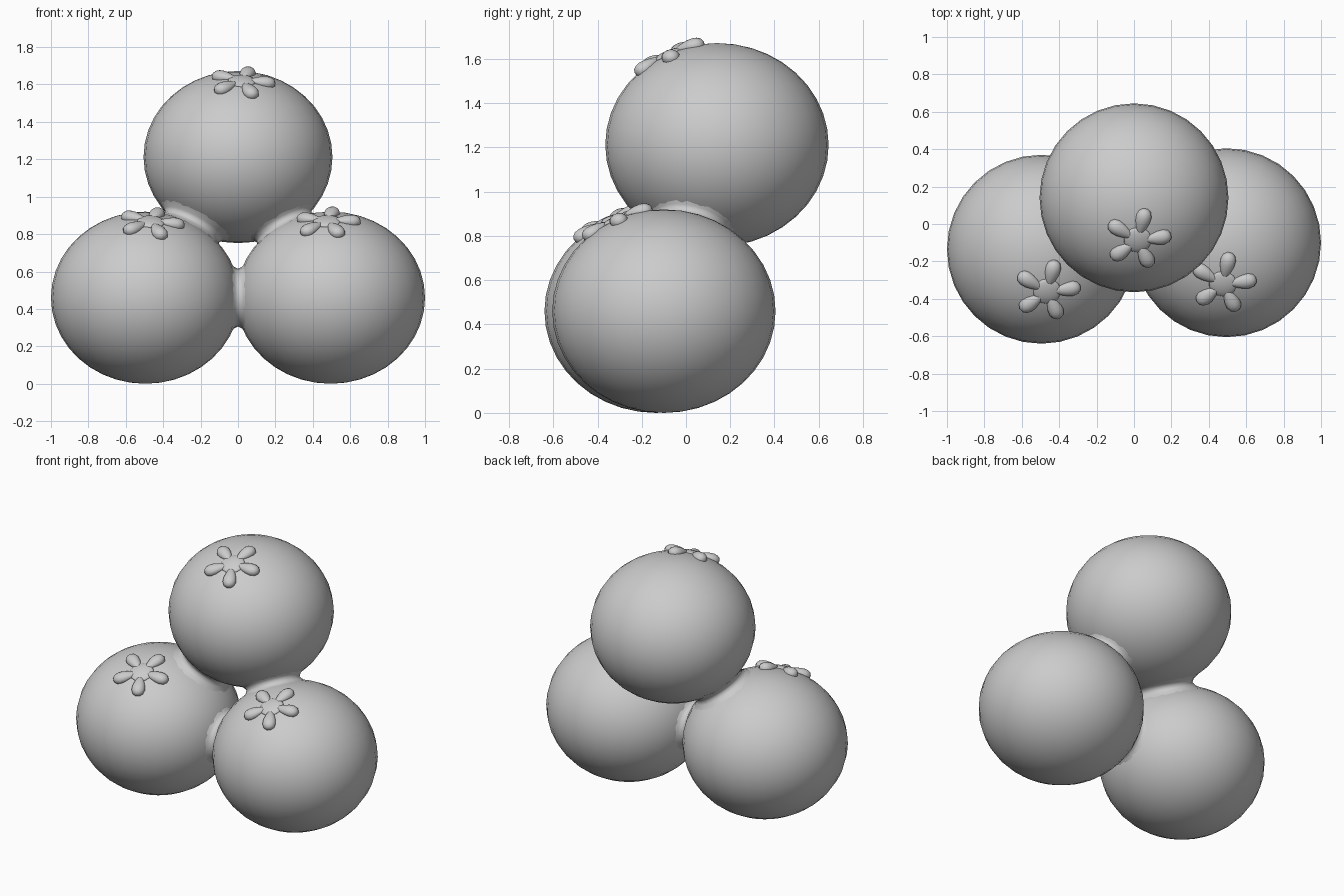
import bpy, bmesh, math
from mathutils import Vector, Matrix

old = bpy.data.objects.get("Cube")
if old:
    bpy.data.objects.remove(old, do_unlink=True)

grey = bpy.data.materials.new("plain_grey")
grey.use_nodes = True
COLOUR = (0.6, 0.6, 0.6, 1)
grey.diffuse_color = COLOUR
grey.node_tree.nodes["Principled BSDF"].inputs["Base Color"].default_value = COLOUR

# Berries are unit spheres squashed by RADII; bridges and crowns are made in unit space
RADII = Vector((0.505, 0.505, 0.46))
BERRIES = {
    "right": (Vector((-0.495, -0.135, 0.46)), (0.06, -0.45)),
    "left": (Vector((0.495, -0.10, 0.46)), (-0.04, -0.44)),
    "upper": (Vector((0, 0.14, 1.212)), (0.04, -0.45)),
}


def squash(v):
    return Vector(a * b for a, b in zip(v, RADII))


def unsquash(v):
    return Vector(a / b for a, b in zip(v, RADII))


def finish(name, bm):
    bmesh.ops.recalc_face_normals(bm, faces=bm.faces)
    mesh = bpy.data.meshes.new(name)
    bm.to_mesh(mesh)
    bm.free()
    mesh.materials.append(grey)
    mesh.polygons.foreach_set("use_smooth", [True] * len(mesh.polygons))
    obj = bpy.data.objects.new(name, mesh)
    bpy.context.collection.objects.link(obj)


def add_berry(name, centre):
    bm = bmesh.new()
    bmesh.ops.create_uvsphere(bm, u_segments=32, v_segments=20, radius=1)
    for v in bm.verts:
        v.co = centre + squash(v.co)
    finish(name, bm)


# Five-lobed crown wrapped onto the berry's surface
def add_crown(name, centre, spot):
    x, y = spot
    normal = Vector((x, y, math.sqrt(1 - x * x - y * y)))
    side = Vector((0, 1, 0)).cross(normal).normalized()
    up = normal.cross(side)
    bm = bmesh.new()

    def blob(shape, angle):
        verts = bmesh.ops.create_uvsphere(bm, u_segments=14, v_segments=10, radius=1)["verts"]
        for v in verts:
            p = Matrix.Rotation(angle, 3, "Z") @ shape(v.co)
            v.co = centre + squash((normal + side * p.x + up * p.y).normalized() * (1 + p.z))

    def petal(c):
        return Vector((0.22 + 0.16 * c.x,
                       0.105 * c.y * (0.75 + 0.35 * c.x),
                       0.11 * c.z * (0.6 + 0.4 * c.x)))

    for i in range(5):
        blob(petal, math.radians(77 + 72 * i))
    blob(lambda c: Vector((0.15 * c.x, 0.15 * c.y, 0.03 * c.z)), 0)
    finish(name, bm)


# Flared neck where two berries touch
def add_bridge(name, a, b):
    start, end = unsquash(a), unsquash(b)
    middle = (start + end) / 2
    turn = (end - start).to_track_quat("Z", "Y")
    bm = bmesh.new()
    rings = []
    for t, r in ((-0.11, 0.45), (-0.045, 0.36), (0, 0.335), (0.045, 0.36), (0.11, 0.45)):
        ring = []
        for i in range(24):
            ang = math.tau * i / 24
            p = Vector((r * math.cos(ang), r * math.sin(ang), t))
            ring.append(bm.verts.new(squash(middle + turn @ p)))
        rings.append(ring)
    for low, high in zip(rings, rings[1:]):
        for i in range(24):
            j = (i + 1) % 24
            bm.faces.new((low[i], low[j], high[j], high[i]))
    finish(name, bm)


for side_name, (centre, spot) in BERRIES.items():
    add_berry(side_name + "_berry", centre)
    add_crown(side_name + "_crown", centre, spot)

for first, second in (("right", "left"), ("right", "upper"), ("left", "upper")):
    add_bridge(first + "_" + second + "_bridge", BERRIES[first][0], BERRIES[second][0])
